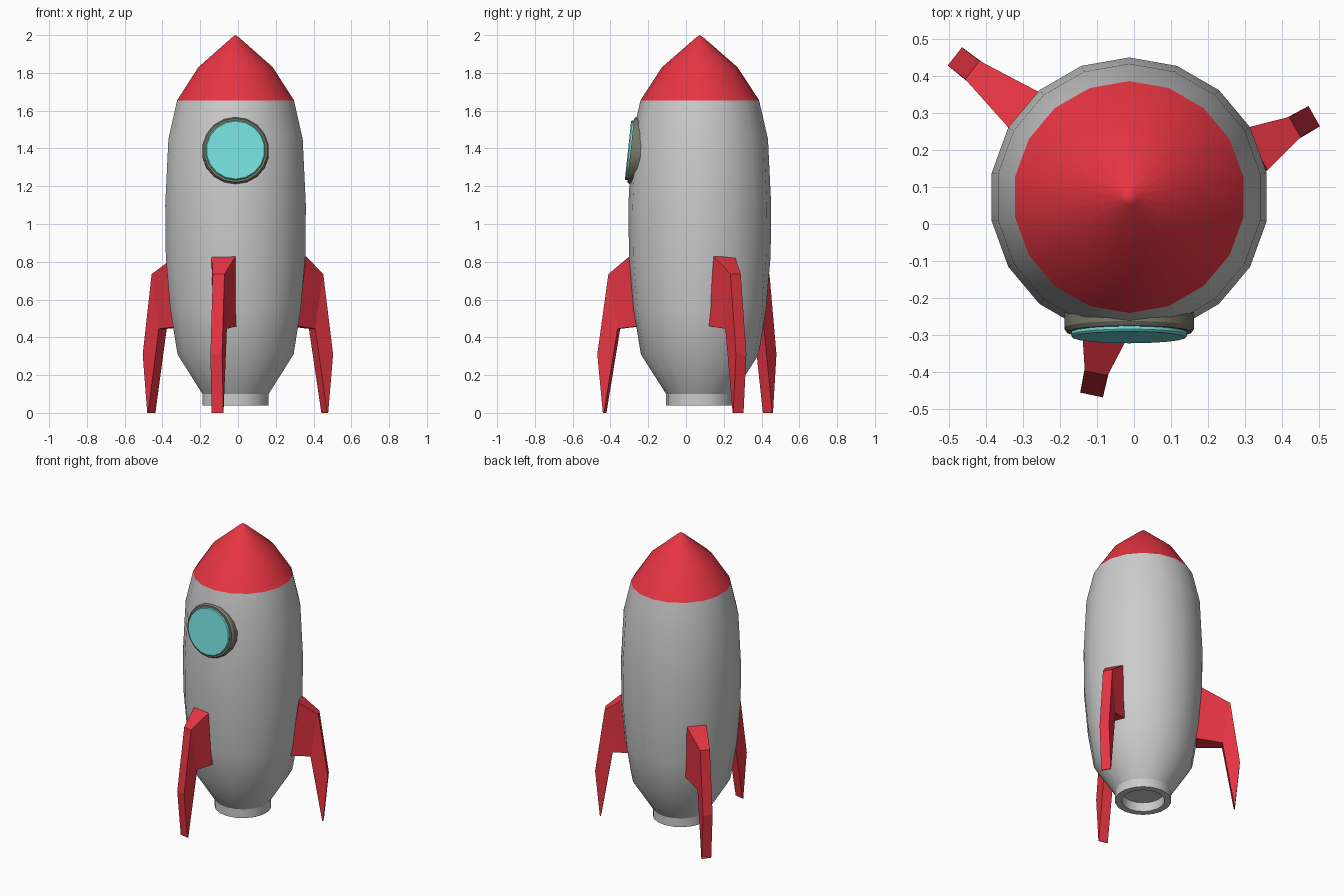
import bpy, bmesh, math
from mathutils import Vector

if "Cube" in bpy.data.objects:
    bpy.data.objects.remove(bpy.data.objects["Cube"])

AXIS = (-0.013, 0.073, 0)


def material(name, rgb):
    m = bpy.data.materials.new(name)
    m.diffuse_color = (*rgb, 1)
    m.use_nodes = True
    m.node_tree.nodes["Principled BSDF"].inputs["Base Color"].default_value = m.diffuse_color
    return m


RED = material("red_paint", (0.80, 0.035, 0.055))
GLASS = material("teal_glass", (0.18, 0.75, 0.72))
FRAME = material("olive_metal", (0.19, 0.19, 0.14))


def finish(bm, name, mat=None, smooth=True):
    bmesh.ops.remove_doubles(bm, verts=bm.verts, dist=1e-5)
    bmesh.ops.recalc_face_normals(bm, faces=bm.faces)
    me = bpy.data.meshes.new(name)
    bm.to_mesh(me)
    bm.free()
    ob = bpy.data.objects.new(name, me)
    bpy.context.collection.objects.link(ob)
    if mat:
        me.materials.append(mat)
    if smooth:
        bpy.ops.object.select_all(action='DESELECT')
        ob.select_set(True)
        bpy.context.view_layer.objects.active = ob
        bpy.ops.object.shade_smooth_by_angle(angle=math.radians(32))
    return ob


def lathe(name, profile, mat=None, sides=18):
    """Revolve (radius, height) points around z, first vertex on +y."""
    bm = bmesh.new()
    verts = [bm.verts.new((0, r, z)) for r, z in profile]
    edges = [bm.edges.new(p) for p in zip(verts, verts[1:])]
    bmesh.ops.spin(bm, geom=verts + edges, cent=(0, 0, 0), axis=(0, 0, 1),
                   angle=2 * math.pi, steps=sides, use_merge=True)
    return finish(bm, name, mat)


# Hull with a recessed nozzle underneath
body = lathe("body", [(0, 0.10), (0.13, 0.10), (0.135, 0.04), (0.178, 0.04),
                      (0.178, 0.10), (0.312, 0.31), (0.351, 0.55),
                      (0.375, 0.83), (0.378, 1.10), (0.361, 1.45),
                      (0.314, 1.655)])
body.location = AXIS

# Nose cone
nose = lathe("nose_cone", [(0.314, 1.655), (0.2, 1.83), (0.022, 1.985), (0, 2.0)], RED)
nose.location = AXIS

# Porthole frame and glass, tilted slightly upwards
frame = lathe("window_frame", [(0.178, -0.10), (0.178, -0.012), (0.17, 0.0),
                               (0.157, 0.0), (0.157, -0.03)], FRAME)
glass = lathe("window_glass", [(0.159, -0.03), (0.159, 0.008), (0.154, 0.014),
                               (0, 0.014)], GLASS)
for ob in (frame, glass):
    ob.rotation_euler.x = math.radians(84)
    ob.location = (-0.013, -0.293, 1.39)


def fin(name, end, degrees, length):
    """Swept fin; outline points are (offset from outer end, z, half width)."""
    outline = [(-length, 0.828, 0.065), (-0.06, 0.735, 0.0315),
               (0, 0.31, 0.0315), (-0.030, 0, 0.0315),
               (-0.036, 0, 0.0315), (-0.11, 0.445, 0.034),
               (-length - 0.05, 0.46, 0.065)]
    a = math.radians(degrees)
    out, side = Vector((math.cos(a), math.sin(a), 0)), Vector((-math.sin(a), math.cos(a), 0))
    origin = Vector((*end, 0))
    bm = bmesh.new()
    rows = [[bm.verts.new(origin + out * s + side * w * k + Vector((0, 0, z)))
             for k in (1, -1)] for s, z, w in outline]
    for i, (l, r) in enumerate(rows):
        l0, r0 = rows[i - 1]
        bm.faces.new((l0, l, r, r0))
    # Side walls: inner panel and outer leg
    for k in (0, 1):
        bm.faces.new([rows[i][k] for i in (0, 1, 5, 6)])
        bm.faces.new([rows[i][k] for i in (1, 2, 3, 4, 5)])
    return finish(bm, name, RED, smooth=False)


# Three landing fins
fin("left_fin", (-0.485, 0.454), 142, 0.245)
fin("right_fin", (0.488, 0.292), 29.5, 0.182)
fin("front_fin", (-0.115, -0.463), 258, 0.18)
